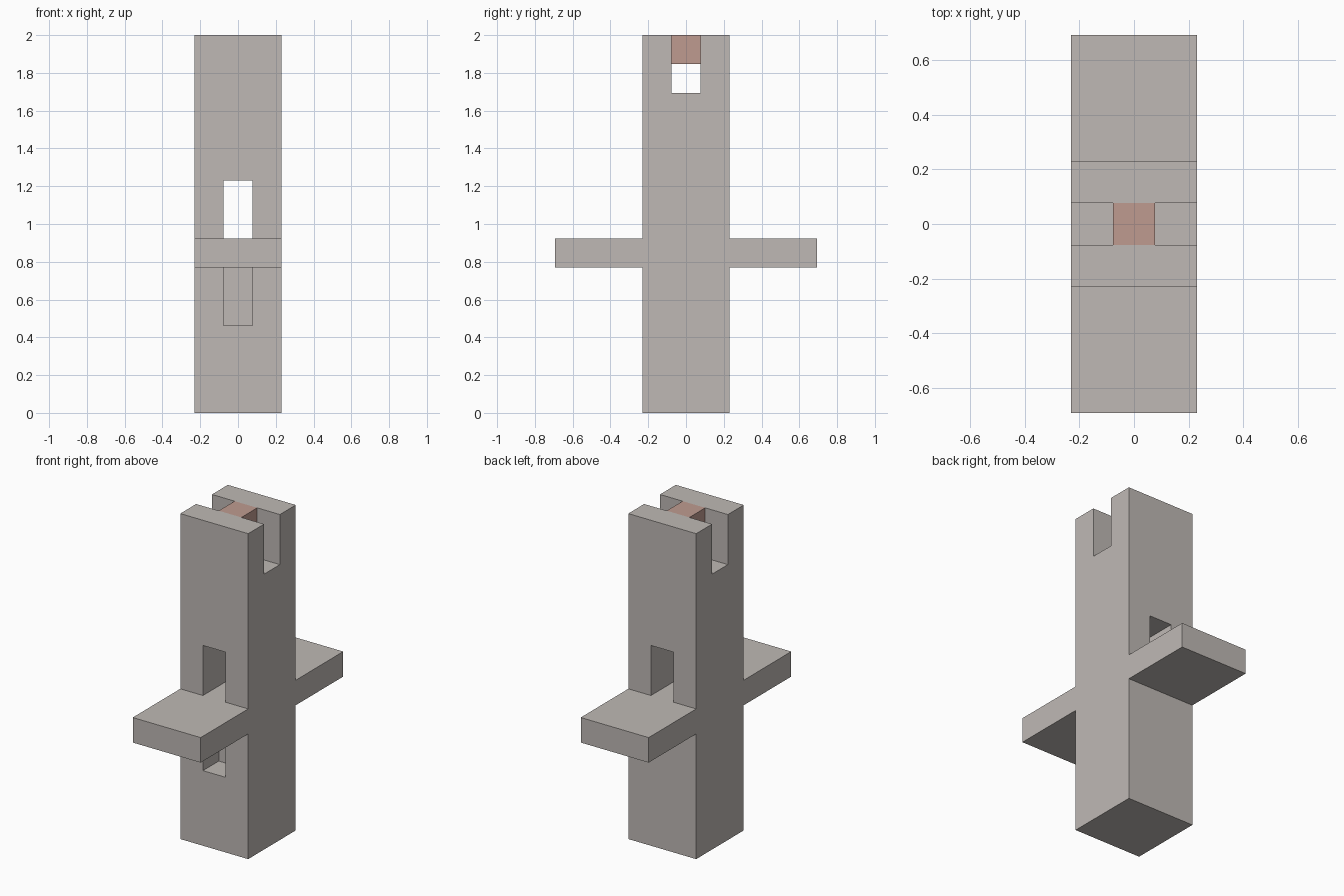
import bpy

cube = bpy.data.objects.get("Cube")
if cube:
    bpy.data.objects.remove(cube, do_unlink=True)

U = 2 / 13  # module: the post is 3 x 3 x 13 modules


def material(name, color):
    mat = bpy.data.materials.new(name)
    mat.use_nodes = True
    mat.diffuse_color = color
    mat.node_tree.nodes["Principled BSDF"].inputs["Base Color"].default_value = color
    return mat


def box(name, low, high, mat=None):
    """Box between two corners given in modules."""
    bpy.ops.mesh.primitive_cube_add(size=1)
    ob = bpy.context.object
    ob.name = name
    for v in ob.data.vertices:
        v.co = [(b if c > 0 else a) * U for c, a, b in zip(v.co, low, high)]
    if mat:
        ob.data.materials.append(mat)
    return ob


def cut(target, name, low, high):
    """Subtract a box from the target."""
    cutter = box(name, low, high)
    mod = target.modifiers.new(name, "BOOLEAN")
    mod.operation = "DIFFERENCE"
    mod.solver = "EXACT"
    mod.object = cutter
    bpy.context.view_layer.objects.active = target
    bpy.ops.object.modifier_apply(modifier=name)
    bpy.data.objects.remove(cutter, do_unlink=True)


stone = material("warm grey", (0.52, 0.485, 0.46, 1))
clay = material("dusty pink", (0.52, 0.33, 0.28, 1))

# Post with top slot, window through the middle and shallow front recess
post = box("post", (-1.5, -1.5, 0), (1.5, 1.5, 13), stone)
cut(post, "top_slot", (-2, -0.5, 11), (2, 0.5, 14))
cut(post, "window", (-0.5, -2, 6), (0.5, 2, 8))
cut(post, "front_recess", (-0.5, -2, 3), (0.5, -0.5, 5))

# Shelves on front and back
box("front_shelf", (-1.5, -4.5, 5), (1.5, -1.5, 6), stone)
box("back_shelf", (-1.5, 1.5, 5), (1.5, 4.5, 6), stone)

# Block bridging the slot
box("slot_block", (-0.5, -0.5, 12), (0.5, 0.5, 13), clay)
